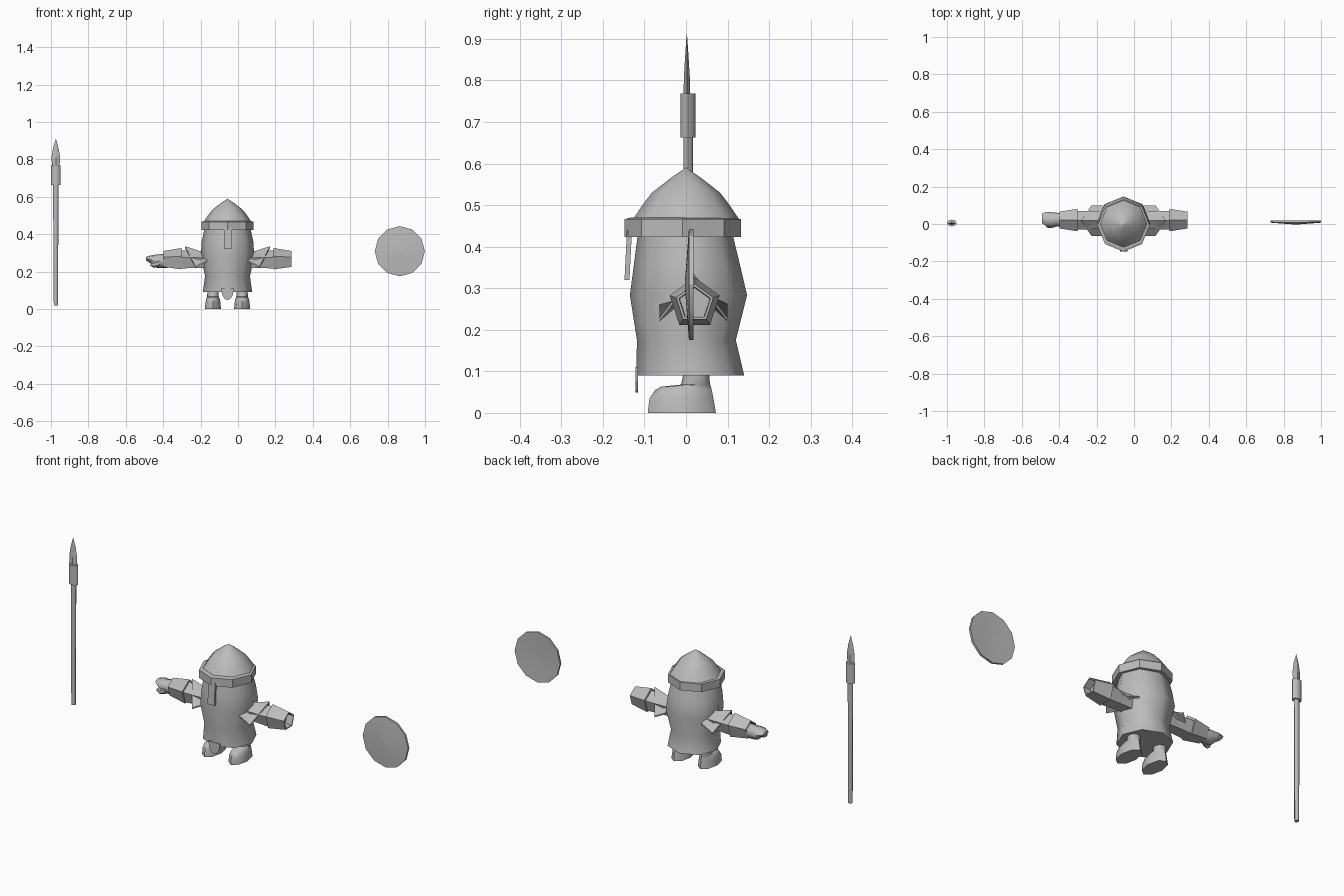
import bpy, bmesh, math
from mathutils import Vector

if "Cube" in bpy.data.objects:
    bpy.data.objects.remove(bpy.data.objects["Cube"])

CX = -0.056  # centre line of the figure

grey = bpy.data.materials.new("plain grey")
grey.diffuse_color = (0.5, 0.5, 0.5, 1)
grey.use_nodes = True
grey.node_tree.nodes["Principled BSDF"].inputs["Base Color"].default_value = grey.diffuse_color


def finish(name, bm, angle=30):
    bmesh.ops.recalc_face_normals(bm, faces=bm.faces)
    me = bpy.data.meshes.new(name)
    bm.to_mesh(me)
    bm.free()
    ob = bpy.data.objects.new(name, me)
    bpy.context.collection.objects.link(ob)
    me.materials.append(grey)
    if angle:
        bpy.ops.object.select_all(action='DESELECT')
        bpy.context.view_layer.objects.active = ob
        ob.select_set(True)
        bpy.ops.object.shade_smooth_by_angle(angle=math.radians(angle))
    return ob


def loft(name, rings, angle=30):
    """Skin a list of equal rings and cap both ends."""
    bm = bmesh.new()
    vs = [[bm.verts.new(p) for p in r] for r in rings]
    n = len(vs[0])
    for a, b in zip(vs, vs[1:]):
        for i in range(n):
            j = (i + 1) % n
            bm.faces.new((a[i], a[j], b[j], b[i]))
    bm.faces.new(vs[0])
    bm.faces.new(vs[-1])
    bmesh.ops.remove_doubles(bm, verts=bm.verts, dist=1e-5)
    return finish(name, bm, angle)


def ring(axis, pos, u, v, ru, rv, n=8):
    """Ellipse across an axis; its first point is at the +v end."""
    out = []
    for i in range(n):
        t = 2 * math.pi * i / n
        a, b = u + ru * math.sin(t), v + rv * math.cos(t)
        out.append({'x': (pos, a, b), 'y': (a, pos, b), 'z': (a, b, pos)}[axis])
    return out


def mirror(rings):
    return [[(2 * CX - x, y, z) for x, y, z in r] for r in rings]


def slab(name, outline, thick):
    """Flat outline of (x, y, z) points, thickened towards +y."""
    return loft(name, [outline, [(x, y + thick, z) for x, y, z in outline]], 0)


# tunic body: z, y centre, x radius, y radius
body = [(0.09, 0.01, 0.132, 0.130), (0.175, 0.001, 0.120, 0.119),
        (0.283, 0.006, 0.143, 0.141), (0.36, 0.002, 0.138, 0.127),
        (0.43, -0.002, 0.123, 0.114)]
loft("tunic_body", [ring('z', z, CX, y, rx, ry) for z, y, rx, ry in body], 60)

# helmet band and dome
loft("helmet_band", [ring('z', z, CX, -0.008, r, r) for z, r in
                     ((0.423, 0.118), (0.423, 0.14), (0.466, 0.14), (0.47, 0.125))], 0)
dome = ((0.462, 0.13), (0.5, 0.105), (0.53, 0.082), (0.565, 0.037), (0.59, 0.0005))
loft("helmet_dome", [ring('z', z, CX, 0.0, r, r) for z, r in dome], 50)

# nose guard hanging from the band
slab("nose_guard", [(CX - 0.02, -0.142, 0.44), (CX + 0.02, -0.142, 0.44),
                    (CX + 0.02, -0.148, 0.32), (CX - 0.02, -0.148, 0.32)], 0.012)

# front flap below the tunic
slab("front_flap", [(CX + x, -0.121, z) for x, z in
                    ((-0.035, 0.11), (0.035, 0.11), (0.028, 0.075), (0.014, 0.053),
                     (0, 0.049), (-0.014, 0.053), (-0.028, 0.075))], 0.005)

# feet with short legs: z, y front, y back, half width
foot = [(0.0, -0.092, 0.072, 0.043), (0.035, -0.088, 0.066, 0.040),
        (0.055, -0.074, 0.062, 0.036), (0.063, -0.06, 0.06, 0.032),
        (0.068, -0.012, 0.058, 0.031), (0.1, -0.005, 0.055, 0.029)]
foot = [ring('z', z, 0.022, (a + b) / 2, w, (b - a) / 2) for z, a, b, w in foot]

# arm and cuff: x, radius
arm = [ring('x', x, 0.02, 0.26, r, r, 5) for x, r in ((0.03, 0.05), (0.12, 0.05), (0.2, 0.054))]
cuff = [ring('x', x, 0.021, 0.263, r, r, 5) for x, r in
        ((0.19, 0.048), (0.19, 0.063), (0.286, 0.047), (0.286, 0.04), (0.25, 0.038))]

# pointed shoulder guard: a bent plate with a ridge on top
pad = [(0.06, 0.02, 0.30), (0.172, 0.018, 0.336), (0.115, -0.064, 0.228),
       (0.05, -0.064, 0.262), (0.115, 0.1, 0.228), (0.05, 0.1, 0.262)]


def shoulder(name, points):
    bm = bmesh.new()
    v = [bm.verts.new(p) for p in points]
    low = [bm.verts.new((p[0], p[1], p[2] - 0.008)) for p in points]
    for s in (v, low):
        bm.faces.new((s[0], s[1], s[2], s[3]))
        bm.faces.new((s[0], s[5], s[4], s[1]))
    loop = (1, 2, 3, 0, 5, 4)
    for a, b in zip(loop, loop[1:] + loop[:1]):
        bm.faces.new((v[a], v[b], low[b], low[a]))
    finish(name, bm, 0)


for side, flip in (("left", False), ("right", True)):
    m = mirror if flip else (lambda r: r)
    loft(side + "_foot", m(foot), 50)
    loft(side + "_arm", m(arm), 0)
    loft(side + "_cuff", m(cuff), 0)
    shoulder(side + "_shoulder_guard", m([pad])[0])

# bare hand beyond one cuff: x, y centre, z centre, y radius, z radius
hand = [(-0.36, 0.022, 0.258, 0.036, 0.036), (-0.41, 0.024, 0.256, 0.036, 0.038),
        (-0.445, 0.022, 0.256, 0.041, 0.034), (-0.47, 0.026, 0.266, 0.038, 0.02),
        (-0.491, 0.03, 0.269, 0.026, 0.01)]
loft("hand", [ring('x', x, y, z, ry, rz) for x, y, z, ry, rz in hand], 50)
thumb = [(-0.42, -0.004, 0.246, 0.014, 0.018), (-0.45, -0.012, 0.236, 0.012, 0.016),
         (-0.468, -0.014, 0.24, 0.006, 0.008)]
loft("thumb", [ring('x', x, y, z, ry, rz, 6) for x, y, z, ry, rz in thumb], 50)

# spear: shaft, collar and flat leaf blade
SX, SY = -0.974, 0.005
loft("spear_shaft", [ring('z', z, SX, SY, r, 0.0115) for z, r in ((0.02, 0.011), (0.68, 0.015))], 50)
loft("spear_collar", [ring('z', z, SX, SY, 0.026, 0.018) for z in (0.663, 0.768)], 50)
blade = ((0.765, 0.02, 0.008), (0.81, 0.023, 0.007), (0.86, 0.015, 0.004), (0.91, 0.0005, 0.0005))
loft("spear_blade", [ring('z', z, SX, SY - 0.003, a, b, 4) for z, a, b in blade], 0)

# round shield with a shallow boss
shield = ((-0.003, 0.002), (0.007, 0.134), (0.018, 0.134), (0.012, 0.002))
loft("shield", [ring('y', y, 0.865, 0.309, r, r, 12) for y, r in shield], 30)
